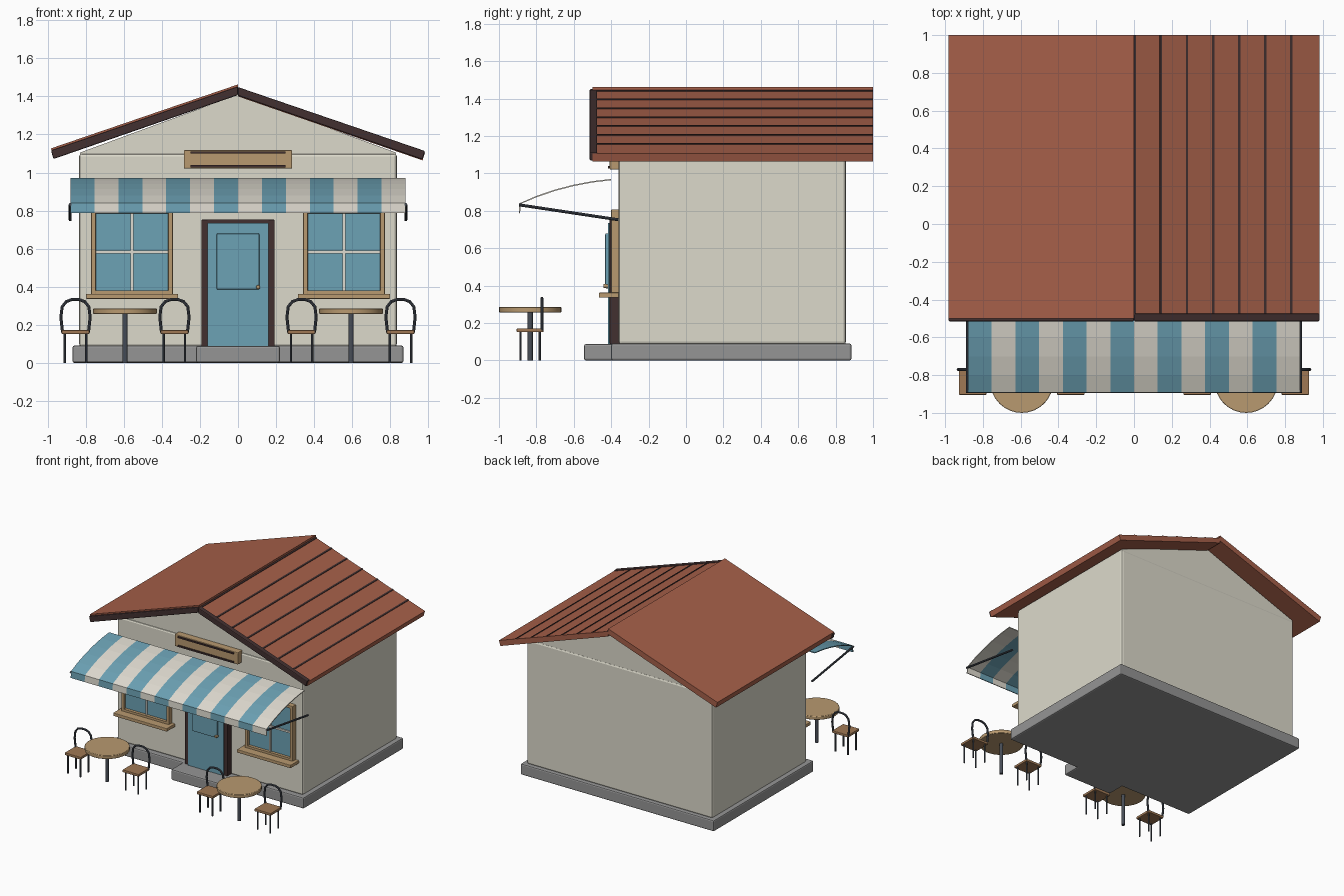
import bpy, bmesh, math
from mathutils import Vector, Matrix

if "Cube" in bpy.data.objects:
    bpy.data.objects.remove(bpy.data.objects["Cube"], do_unlink=True)


def material(name, r, g, b):
    m = bpy.data.materials.new(name)
    m.use_nodes = True
    m.diffuse_color = (r, g, b, 1)
    m.node_tree.nodes["Principled BSDF"].inputs["Base Color"].default_value = (r, g, b, 1)
    return m


PLASTER = material("plaster", 0.72, 0.70, 0.60)
CREAM = material("cream cloth", 0.74, 0.71, 0.63)
BLUE = material("blue paint", 0.15, 0.36, 0.46)
ROOF = material("terracotta", 0.38, 0.115, 0.067)
TAN = material("light wood", 0.48, 0.32, 0.16)
BROWN = material("seat wood", 0.35, 0.19, 0.09)
STONE = material("grey stone", 0.30, 0.30, 0.30)
DARK = material("dark trim", 0.055, 0.03, 0.03)
METAL = material("slate metal", 0.065, 0.075, 0.095)


def finish(name, bm, mats, bevel=0.0, smooth=False):
    """Turn a bmesh into an object with optional rounded edges."""
    bmesh.ops.recalc_face_normals(bm, faces=bm.faces)
    mesh = bpy.data.meshes.new(name)
    bm.to_mesh(mesh)
    bm.free()
    for m in mats:
        mesh.materials.append(m)
    ob = bpy.data.objects.new(name, mesh)
    bpy.context.collection.objects.link(ob)
    if bevel:
        mod = ob.modifiers.new("rounded_edges", 'BEVEL')
        mod.width = bevel
        mod.segments = 2
    if smooth:
        bpy.ops.object.select_all(action='DESELECT')
        ob.select_set(True)
        bpy.context.view_layer.objects.active = ob
        bpy.ops.object.shade_smooth_by_angle(angle=math.radians(40))
    return ob


def box(name, xs, ys, zs, mat, bevel=0.0):
    bm = bmesh.new()
    size = [b - a for a, b in (xs, ys, zs)]
    mid = [(a + b) / 2 for a, b in (xs, ys, zs)]
    bmesh.ops.create_cube(bm, size=1, matrix=Matrix.Translation(mid) @ Matrix.Diagonal((*size, 1)))
    return finish(name, bm, [mat], bevel)


def prism(name, profile, ys, mat, bevel=0.0):
    """Extrude an x-z outline along y."""
    bm = bmesh.new()
    face = bm.faces.new([bm.verts.new((x, ys[0], z)) for x, z in profile])
    new = bmesh.ops.extrude_face_region(bm, geom=[face])["geom"]
    verts = [v for v in new if isinstance(v, bmesh.types.BMVert)]
    bmesh.ops.translate(bm, verts=verts, vec=(0, ys[1] - ys[0], 0))
    return finish(name, bm, [mat], bevel)


def rod(name, a, b, radius, mat, sides=12, bevel=0.0):
    a, b = Vector(a), Vector(b)
    bm = bmesh.new()
    turn = (b - a).to_track_quat('Z', 'Y').to_matrix().to_4x4()
    bmesh.ops.create_cone(bm, cap_ends=True, segments=sides, radius1=radius, radius2=radius,
                          depth=(b - a).length, matrix=Matrix.Translation((a + b) / 2) @ turn)
    return finish(name, bm, [mat], bevel, smooth=True)


def tube(name, points, radius, mat):
    curve = bpy.data.curves.new(name, 'CURVE')
    curve.dimensions = '3D'
    curve.bevel_depth = radius
    curve.bevel_resolution = 2
    curve.use_fill_caps = True
    line = curve.splines.new('POLY')
    line.points.add(len(points) - 1)
    for p, co in zip(line.points, points):
        p.co = (*co, 1)
    curve.materials.append(mat)
    ob = bpy.data.objects.new(name, curve)
    bpy.context.collection.objects.link(ob)
    bpy.ops.object.select_all(action='DESELECT')
    ob.select_set(True)
    bpy.context.view_layer.objects.active = ob
    bpy.ops.object.convert(target='MESH')
    bpy.ops.object.shade_smooth_by_angle(angle=math.radians(40))


# Building body
box("foundation", (-0.87, 0.87), (-0.40, 0.885), (0, 0.09), STONE, 0.01)
box("door_step", (-0.22, 0.22), (-0.545, -0.36), (0, 0.088), STONE, 0.01)
box("walls", (-0.835, 0.835), (-0.36, 0.855), (0.085, 1.10), PLASTER, 0.015)
prism("gable", [(-0.83, 1.09), (0.83, 1.09), (0.83, 1.105), (0, 1.41), (-0.83, 1.105)],
      (-0.352, 0.85), PLASTER)

# Roof slabs, front fascia boards and the standing ribs on one slope
SLOPE = 0.343


def slab(name, side, top, thick, ys, mat, bevel=0.0):
    low = top - SLOPE * 0.98
    prism(name, [(0, top), (side * 0.983, low), (side * 0.97, low - thick), (0, top - thick)],
          ys, mat, bevel)


slab("roof_right_slope", -1, 1.463, 0.046, (-0.50, 1.0), ROOF)
slab("roof_left_slope", 1, 1.442, 0.042, (-0.50, 1.0), ROOF)
for side, top, label in ((-1, 1.452, "right"), (1, 1.449, "left")):
    slab("fascia_" + label, side, top, 0.045, (-0.515, -0.475), DARK, 0.006)
for i in range(7):
    x = 0.003 + i * 0.138
    z = 1.442 - SLOPE * x
    prism("roof_rib", [(x - 0.006, z - 0.004), (x + 0.006, z - 0.008),
                       (x + 0.008, z + 0.002), (x - 0.004, z + 0.006)], (-0.475, 1.0), DARK)

# Striped awning with a hanging valance
bm = bmesh.new()
STRIPES = 14
profile = [(-0.40, 0.967), (-0.50, 0.955), (-0.60, 0.936), (-0.70, 0.91),
           (-0.80, 0.876), (-0.888, 0.838), (-0.89, 0.787)]
rows = [[bm.verts.new((-0.88 + 1.76 * i / STRIPES, y, z)) for y, z in profile]
        for i in range(STRIPES + 1)]
for i in range(STRIPES):
    for j in range(len(profile) - 1):
        f = bm.faces.new((rows[i][j], rows[i + 1][j], rows[i + 1][j + 1], rows[i][j + 1]))
        f.material_index = i % 2
awning = finish("awning", bm, [BLUE, CREAM])
cloth = awning.modifiers.new("cloth_thickness", 'SOLIDIFY')
cloth.thickness = 0.007
cloth.offset = 0
for s in (-1, 1):
    rod("awning_arm", (s * 0.882, -0.893, 0.832), (s * 0.882, -0.36, 0.752), 0.008, METAL, 8)

# Sign board with dark rails
box("sign_board", (-0.285, 0.285), (-0.408, -0.35), (1.02, 1.118), TAN, 0.006)
for z in (1.033, 1.105):
    box("sign_rail", (-0.25, 0.25), (-0.418, -0.40), (z - 0.006, z + 0.006), DARK)

# Door with frame, raised panel and knob
for s in (-1, 1):
    box("door_jamb", sorted((s * 0.158, s * 0.192)), (-0.408, -0.35), (0.088, 0.752), DARK, 0.003)
box("door_lintel", (-0.16, 0.16), (-0.408, -0.35), (0.732, 0.752), DARK)
box("door", (-0.16, 0.16), (-0.416, -0.35), (0.088, 0.735), BLUE)
box("door_panel", (-0.112, 0.112), (-0.432, -0.41), (0.385, 0.68), BLUE, 0.006)
rod("door_knob", (0.106, -0.415, 0.398), (0.106, -0.442, 0.398), 0.011, TAN, 12, 0.003)

# Windows
for s in (-1, 1):
    c = s * 0.557
    for side in (-1, 1):
        box("window_jamb", sorted((c + side * 0.19, c + side * 0.215)), (-0.40, -0.35),
            (0.355, 0.805), TAN, 0.004)
    box("window_head", (c - 0.215, c + 0.215), (-0.40, -0.35), (0.785, 0.808), TAN, 0.004)
    box("window_bottom_rail", (c - 0.192, c + 0.192), (-0.40, -0.35), (0.355, 0.38), TAN)
    box("window_sill", (c - 0.242, c + 0.242), (-0.465, -0.35), (0.336, 0.362), TAN, 0.004)
    box("window_glass", (c - 0.192, c + 0.192), (-0.376, -0.355), (0.375, 0.79), BLUE)
    box("window_mullion", (c - 0.007, c + 0.007), (-0.386, -0.37), (0.38, 0.787), CREAM)
    box("window_crossbar", (c - 0.19, c + 0.19), (-0.386, -0.37), (0.575, 0.589), CREAM)

# Cafe tables, each with two chairs
for s in (-1, 1):
    t = s * 0.594
    rod("table_top", (t, -0.833, 0.257), (t, -0.833, 0.286), 0.167, TAN, 32, 0.004)
    rod("table_leg", (t, -0.833, 0), (t, -0.833, 0.26), 0.014, METAL)
    for c in (t - 0.26, t + 0.26):
        box("chair_seat", (c - 0.073, c + 0.073), (-0.905, -0.762), (0.151, 0.172), BROWN, 0.005)
        for dx in (-0.056, 0.056):
            for y in (-0.885, -0.782):
                rod("chair_leg", (c + dx, y, 0), (c + dx, y, 0.155), 0.006, METAL, 8)
        arch = [(-0.068, 0.16), (-0.077, 0.24), (-0.07, 0.295), (-0.048, 0.322), (-0.02, 0.332)]
        arch += [(-x, z) for x, z in reversed(arch)]
        tube("chair_back", [(c + x, -0.77, z) for x, z in arch], 0.008, METAL)
